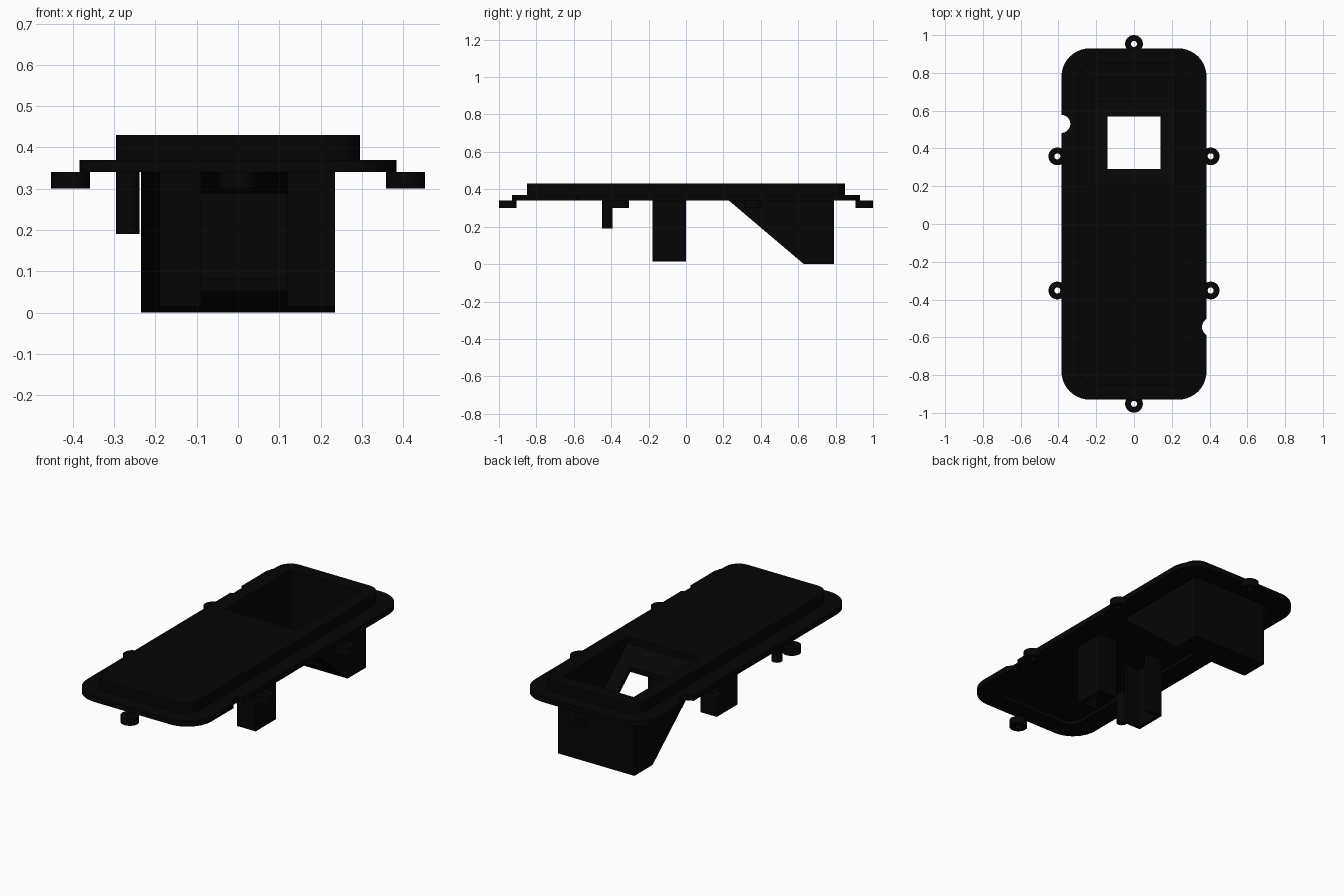
import bpy, bmesh, math

if "Cube" in bpy.data.objects:
    bpy.data.objects.remove(bpy.data.objects["Cube"])

# One matt black plastic
black = bpy.data.materials.new("black_plastic")
black.use_nodes = True
COLOUR = (0.0015, 0.0015, 0.0015, 1)
black.diffuse_color = COLOUR
black.node_tree.nodes["Principled BSDF"].inputs["Base Color"].default_value = COLOUR


def prism(name, pts, a, b, axis="Z"):
    """Extrude a 2D outline from a to b along Z (points are x, y) or X (points are y, z)."""
    place = (lambda p, h: (p[0], p[1], h)) if axis == "Z" else (lambda p, h: (h, p[0], p[1]))
    bm = bmesh.new()
    face = bm.faces.new([bm.verts.new(place(p, a)) for p in pts])
    top = bmesh.ops.extrude_face_region(bm, geom=[face])
    shift = place((0, 0), b - a)
    bmesh.ops.translate(bm, vec=shift, verts=[v for v in top["geom"] if isinstance(v, bmesh.types.BMVert)])
    bmesh.ops.recalc_face_normals(bm, faces=bm.faces)
    mesh = bpy.data.meshes.new(name)
    bm.to_mesh(mesh)
    bm.free()
    obj = bpy.data.objects.new(name, mesh)
    mesh.materials.append(black)
    bpy.context.collection.objects.link(obj)
    return obj


def rounded(hx, hy, r, n=10):
    """Outline of a rounded rectangle."""
    pts = []
    for i, (sx, sy) in enumerate([(1, 1), (-1, 1), (-1, -1), (1, -1)]):
        for k in range(n + 1):
            t = math.pi / 2 * (i + k / n)
            pts.append((sx * (hx - r) + r * math.cos(t), sy * (hy - r) + r * math.sin(t)))
    return pts


def circle(x, y, r, n=32):
    return [(x + r * math.cos(2 * math.pi * k / n), y + r * math.sin(2 * math.pi * k / n)) for k in range(n)]


def rect(x0, x1, y0, y1):
    return [(x0, y0), (x1, y0), (x1, y1), (x0, y1)]


def cut(obj, *cutters):
    """Subtract each cutter, then delete it."""
    for c in cutters:
        mod = obj.modifiers.new("cut", "BOOLEAN")
        mod.operation, mod.solver, mod.object = "DIFFERENCE", "EXACT", c
        bpy.context.view_layer.update()
        result = bpy.data.meshes.new_from_object(obj.evaluated_get(bpy.context.evaluated_depsgraph_get()))
        obj.modifiers.clear()
        obj.data = result
        bpy.data.objects.remove(c)
    return obj


# Inner side profile of the sloped bin, with an upright lip through the deck
BIN_INSIDE = [(0.775, 0.015), (0.775, 0.45), (0.20, 0.45), (0.20, 0.393), (0.645, 0.015)]


def bin_space():
    return prism("bin_cutter", BIN_INSIDE, -0.22, 0.22, "X")


parts = []

# Flange with a shallow recess inside and two edge notches
parts.append(cut(prism("flange", rounded(0.384, 0.93, 0.15), 0.34, 0.37),
                 prism("recess_cutter", rounded(0.265, 0.82, 0.06), 0.30, 0.40),
                 prism("notch_cutter", circle(-0.385, 0.53, 0.048), 0.3, 0.4),
                 prism("notch_cutter", circle(0.41, -0.545, 0.05), 0.3, 0.4)))

# Raised deck, open above the bin
parts.append(cut(prism("deck", rounded(0.295, 0.85, 0.08), 0.36, 0.43), bin_space()))

# Sloped bin with a square window in the slope
parts.append(cut(prism("bin", [(0.79, 0), (0.79, 0.37), (0.194, 0.37), (0.63, 0)], -0.235, 0.235, "X"),
                 bin_space(),
                 prism("window_cutter", rect(-0.14, 0.14, 0.29, 0.568), -0.1, 0.5)))

# Screw ears
ears = {"front_ear": (0, -0.952), "back_ear": (0, 0.953)}
for side, x in (("left", 0.406), ("right", -0.406)):
    ears[side + "_front_ear"] = (x, -0.352)
    ears[side + "_back_ear"] = (x, 0.358)
for name, (x, y) in ears.items():
    parts.append(cut(prism(name, circle(x, y, 0.047), 0.30, 0.34),
                     prism("hole_cutter", circle(x, y, 0.016), 0.2, 0.5)))

# Channel brackets facing each other under the deck
T = 0.02
for name, outer, inner in (("left_bracket", 0.235, 0.12), ("right_bracket", -0.19, -0.09)):
    w = outer - math.copysign(T, outer)
    outline = [(inner, -0.18), (outer, -0.18), (outer, 0), (inner, 0),
               (inner, -T), (w, -T), (w, -0.18 + T), (inner, -0.18 + T)]
    parts.append(prism(name, outline, 0.015, 0.37))

# Locating post
parts.append(prism("post", circle(-0.267, -0.42, 0.028), 0.19, 0.37))

# Smooth curves, keep edges sharp
bpy.ops.object.select_all(action="DESELECT")
for p in parts:
    p.select_set(True)
bpy.context.view_layer.objects.active = parts[0]
bpy.ops.object.shade_smooth_by_angle(angle=math.radians(30))
